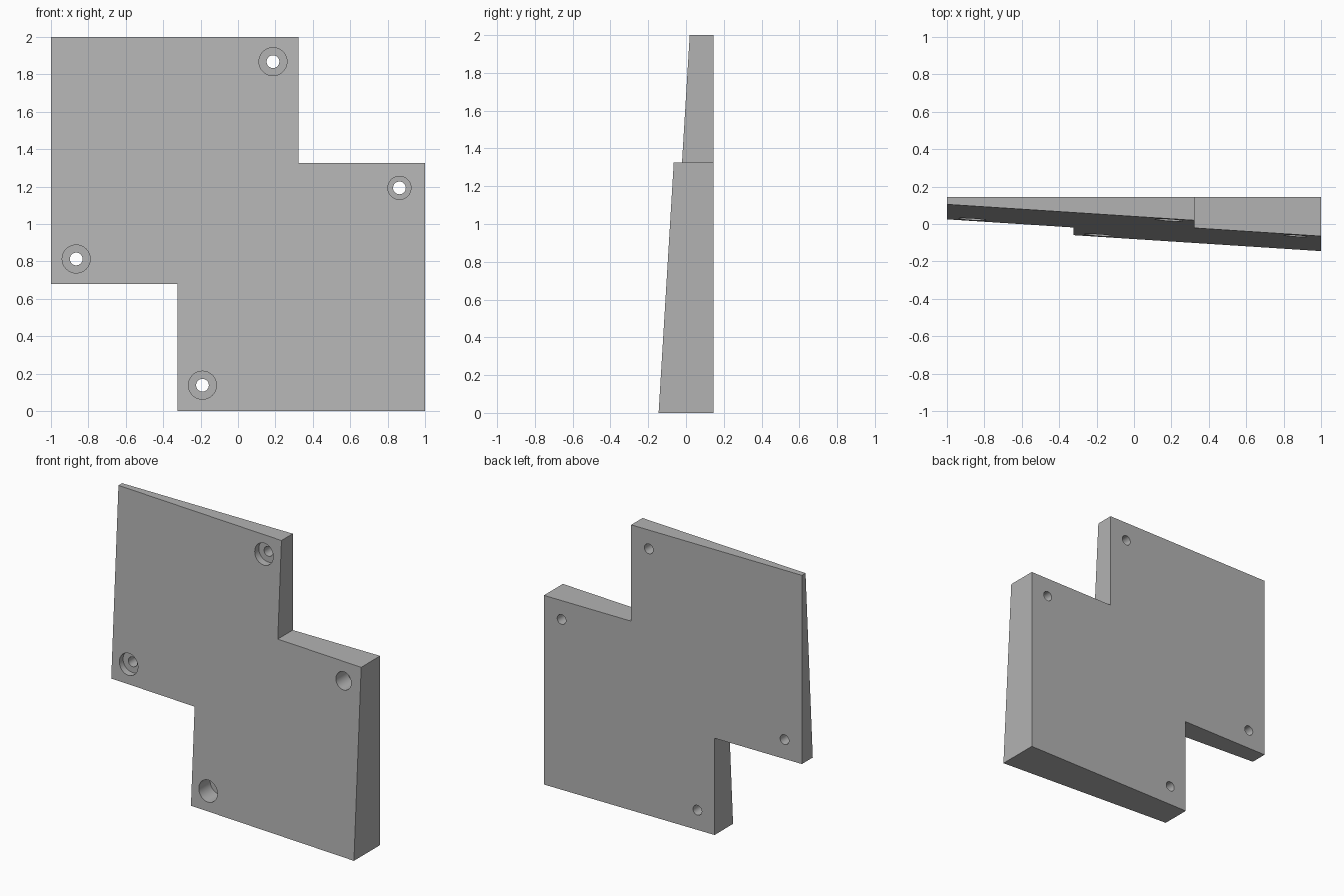
import bpy, bmesh, math
from mathutils import Matrix

cube = bpy.data.objects.get("Cube")
if cube:
    bpy.data.objects.remove(cube, do_unlink=True)

BACK = 0.145         # flat rear face
SEAT = 0.07          # floor of the counterbores


def front_y(x, z):
    """Front face slopes in both directions."""
    return -0.0805 - 0.0645 * x + 0.0605 * z


grey = bpy.data.materials.new("grey")
grey.use_nodes = True
colour = (0.45, 0.45, 0.45, 1)
grey.diffuse_color = colour
grey.node_tree.nodes["Principled BSDF"].inputs["Base Color"].default_value = colour


def add_object(name, bm):
    bmesh.ops.recalc_face_normals(bm, faces=bm.faces[:])
    mesh = bpy.data.meshes.new(name)
    bm.to_mesh(mesh)
    bm.free()
    mesh.materials.append(grey)
    obj = bpy.data.objects.new(name, mesh)
    bpy.context.collection.objects.link(obj)
    return obj


# Stepped plate: outline extruded forward, then fitted to the sloping front
outline = [(-1, 2), (0.323, 2), (0.323, 1.325), (1, 1.325),
           (1, 0), (-0.323, 0), (-0.323, 0.678), (-1, 0.678)]
bm = bmesh.new()
rear = bm.faces.new([bm.verts.new((x, BACK, z)) for x, z in outline])
extruded = bmesh.ops.extrude_face_region(bm, geom=[rear], use_keep_orig=True)
for v in extruded["geom"]:
    if isinstance(v, bmesh.types.BMVert):
        v.co.y = front_y(v.co.x, v.co.z)
plate = add_object("stepped_plate", bm)


def drill(name, x, z, radius, y_end):
    """Cut a round hole from the front to the given depth."""
    y_start = -0.4
    bm = bmesh.new()
    place = Matrix.Translation((x, (y_start + y_end) / 2, z)) @ Matrix.Rotation(math.pi / 2, 4, "X")
    bmesh.ops.create_cone(bm, cap_ends=True, segments=48, radius1=radius,
                          radius2=radius, depth=y_end - y_start, matrix=place)
    cutter = add_object(name, bm)
    cutter.hide_render = True
    mod = plate.modifiers.new(name, "BOOLEAN")
    mod.operation = "DIFFERENCE"
    mod.solver = "EXACT"
    mod.object = cutter
    bpy.ops.object.modifier_apply(modifier=mod.name)
    bpy.data.objects.remove(cutter, do_unlink=True)


bpy.context.view_layer.objects.active = plate
plate.select_set(True)

# Counterbored screw holes
for x, z, r in [(0.187, 1.868, 0.075), (0.863, 1.193, 0.062),
                (-0.865, 0.813, 0.075), (-0.19, 0.138, 0.075)]:
    drill("counterbore", x, z, r, SEAT)
    drill("screw_hole", x, z, 0.034, 0.4)

bpy.ops.object.shade_smooth_by_angle(angle=math.radians(30))
